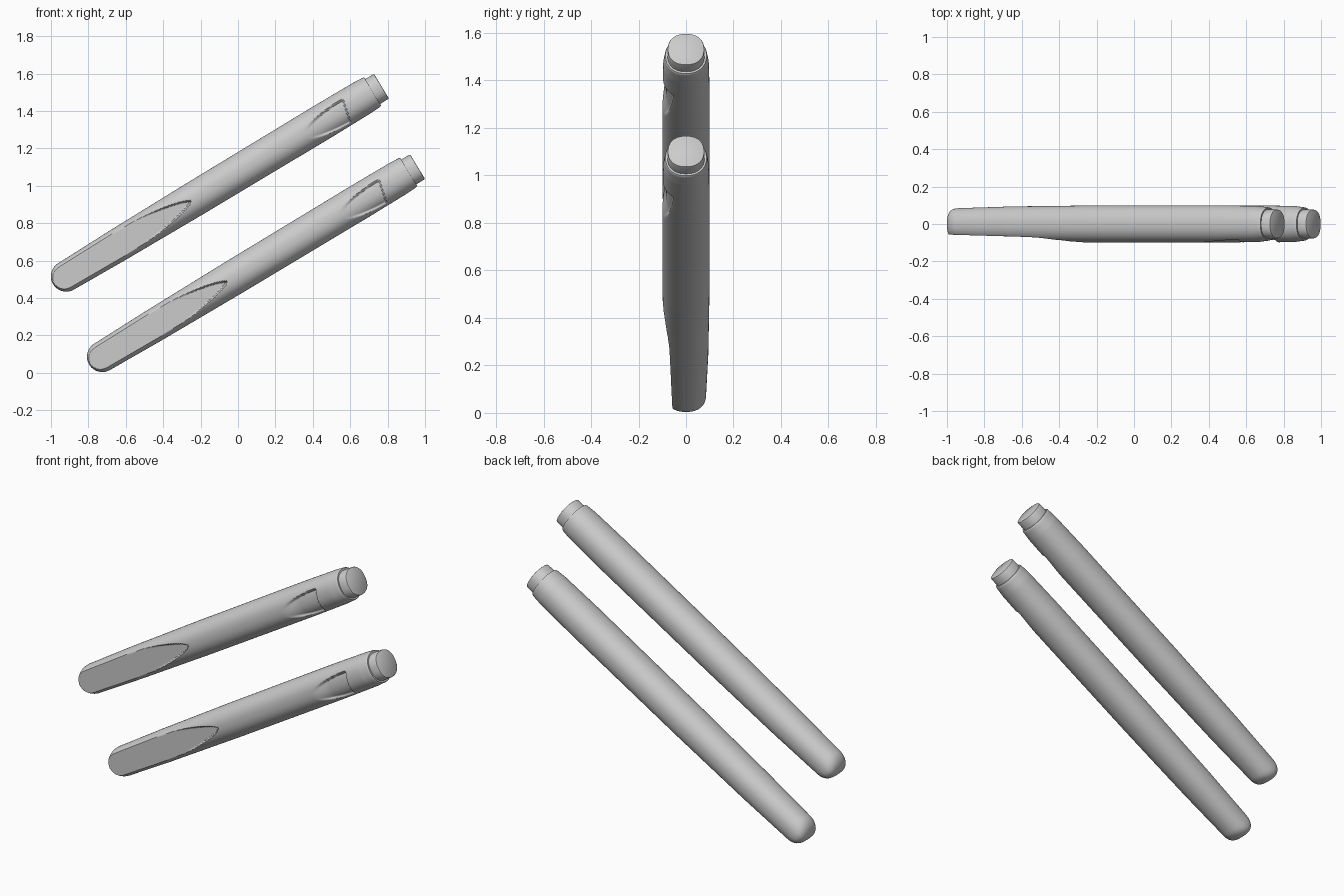
import bpy, bmesh, math
from mathutils import Matrix

if "Cube" in bpy.data.objects:
    bpy.data.objects.remove(bpy.data.objects["Cube"])

SIDES = 128
TILT = math.atan2(1.017, 1.687)
BODY_END, FULL = 1.995, 2.05

grey = bpy.data.materials.new("light grey")
grey.diffuse_color = (0.6, 0.6, 0.6, 1)
grey.use_nodes = True
grey.node_tree.nodes["Principled BSDF"].inputs["Base Color"].default_value = grey.diffuse_color


def smooth(a, b, v):
    k = min(1, max(0, (v - a) / (b - a)))
    return k * k * (3 - 2 * k)


def lookup(table, s):
    for (s0, v0), (s1, v1) in zip(table, table[1:]):
        if s <= s1:
            return v0 + (v1 - v0) * (s - s0) / (s1 - s0)
    return table[-1][1]


# half height and half depth along the handle, measured from the rounded tip
HEIGHT = [(0, .081), (.08, .082), (.4, .089), (.9, .094), (1.7, .096), (1.93, .094), (2, .090)]
DEPTH = [(0, .083), (.08, .085), (.4, .094), (.9, .099), (1.7, .1), (1.93, .096), (2, .088)]


def section(s, a, b, n=2.2):
    """One rounded ring of points (x along the handle)."""
    pts = []
    for i in range(SIDES):
        t = 2 * math.pi * i / SIDES
        c, d = math.cos(t), math.sin(t)
        pts.append([s, b * math.copysign(abs(c) ** (2 / n), c),
                    a * math.copysign(abs(d) ** (2 / n), d)])
    return pts


def carve(p):
    """Press the long flat and the thumb dent into the front."""
    s, y, z = p
    if y >= 0:
        return p
    # long flat from the tip, ending in a rounded point
    w = 0.074 * max(0, 1 - (max(0, s - .15) / .70) ** 2.6) ** .75
    m = 1 - smooth(w, w + .008, abs(z)) if s < .86 else 0
    floor = -(.056 + .02 * min(1, s / .8))
    y += (max(y, floor) - y) * m
    # thumb dent, shallow at its round end and stepped at its straight end
    q = (s - 1.56) / .265
    if 0 < q < 1.2:
        w = .066 * math.sqrt(max(0, 1 - (1 - min(q, 1)) ** 2))
        m = 1 - smooth(w - .012, w + .004, abs(z + .016))
        edge = 1.825 + .22 * z
        m *= 1 - smooth(edge - .004, edge + .006, s)
        y += .016 * m * smooth(0, .5, q)
    return [s, y, z]


def loft(name, rings):
    bm = bmesh.new()
    loops = [[bm.verts.new(p) for p in r] for r in rings]
    for r0, r1 in zip(loops, loops[1:]):
        for i in range(SIDES):
            j = (i + 1) % SIDES
            bm.faces.new((r0[i], r0[j], r1[j], r1[i]))
    bm.faces.new(loops[0])
    bm.faces.new(loops[-1])
    bmesh.ops.recalc_face_normals(bm, faces=bm.faces)
    me = bpy.data.meshes.new(name)
    bm.to_mesh(me)
    bm.free()
    me.materials.append(grey)
    return me


# handle body: rounded tip, then the long barrel, then a small end bevel
rings = []
for k in range(1, 15):
    s = .08 * (k / 14) ** 2
    u = 1 - s / .08
    rings.append(section(s, lookup(HEIGHT, s) * math.sqrt(max(1e-4, 1 - u ** 2)),
                         lookup(DEPTH, s) * (1 - u ** 3.5) ** (1 / 3.5)))
s = .09
while s < BODY_END - .008:
    rings.append(section(s, lookup(HEIGHT, s), lookup(DEPTH, s)))
    s += .005 if .74 < s < .86 or 1.78 < s < 1.85 else .011
rings.append(section(BODY_END - .006, .090, .089))
rings.append(section(BODY_END, .087, .086))
body = loft("handle_body", [[carve(p) for p in r] for r in rings])

# end cap: narrower plug with a softened rim
cap = loft("end_cap", [section(x, r, r, 2.3) for x, r in
                       [(BODY_END - .01, .078), (FULL - .005, .077),
                        (FULL - .0015, .0755), (FULL, .073)]])

# two parallel handles
for side, (cx, cz) in {"upper": (-.92, .515), "lower": (-.727, .085)}.items():
    m = (Matrix.Translation((cx, 0, cz)) @ Matrix.Rotation(-TILT, 4, 'Y')
         @ Matrix.Translation((-.08, 0, 0)))
    for me in (body, cap):
        ob = bpy.data.objects.new(side + "_" + me.name, me.copy())
        ob.matrix_world = m
        bpy.context.collection.objects.link(ob)
        ob.select_set(True)
        bpy.context.view_layer.objects.active = ob
bpy.ops.object.shade_smooth_by_angle(angle=math.radians(35))
